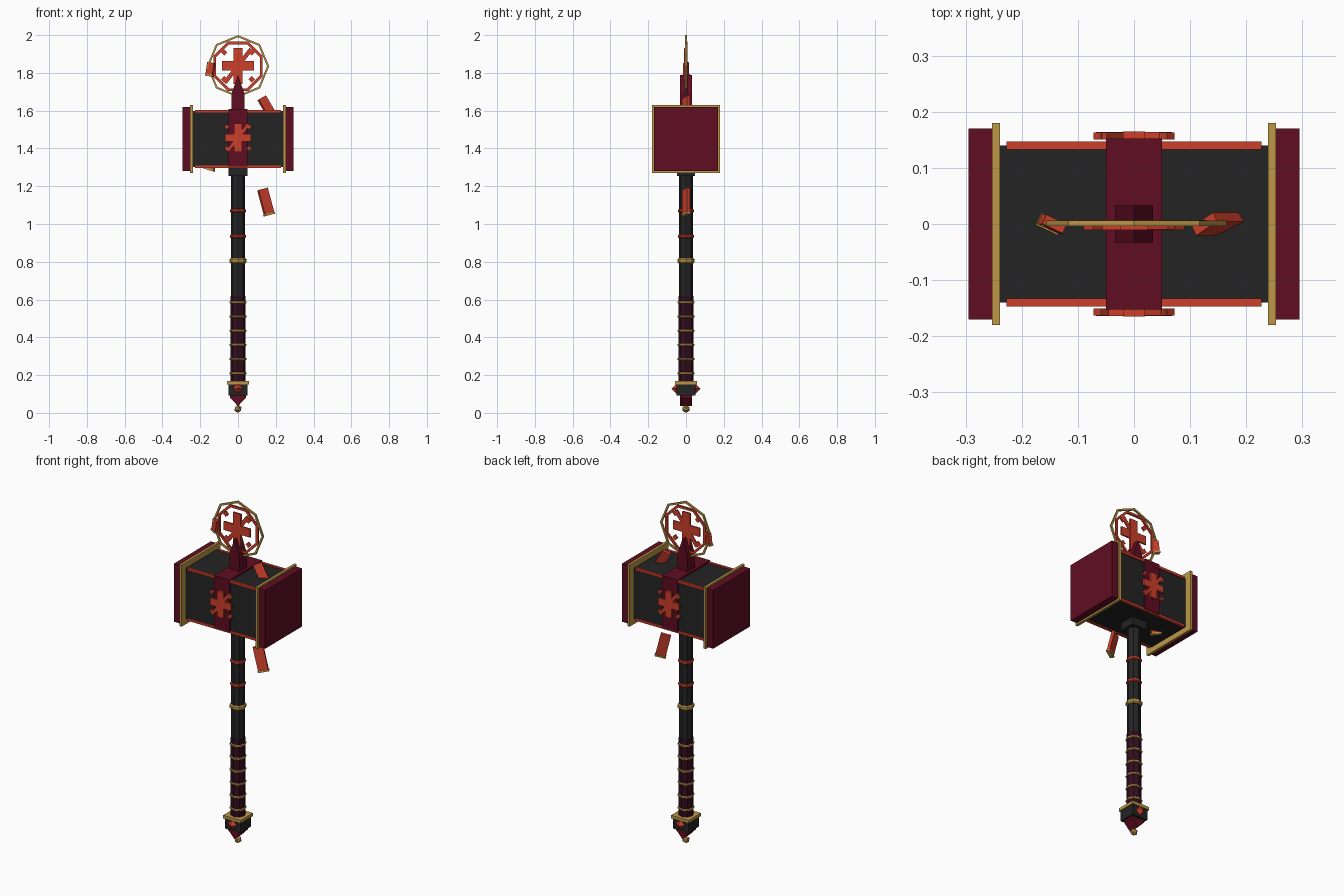
import bpy, bmesh, math
from mathutils import Matrix, Vector

if "Cube" in bpy.data.objects:
    bpy.data.objects.remove(bpy.data.objects["Cube"])

def mat(name, r, g, b):
    m = bpy.data.materials.new(name)
    m.diffuse_color = (r, g, b, 1)
    m.use_nodes = True
    m.node_tree.nodes["Principled BSDF"].inputs["Base Color"].default_value = m.diffuse_color
    return m

BLACK = mat("black_iron", .017, .017, .017)
MAROON = mat("maroon", .115, .004, .016)
GRIP = mat("dark_plum", .032, .004, .013)
RED = mat("bright_red", .61, .050, .024)
GOLD = mat("gold", .51, .31, .065)

def finish(name, bm, m, mtx=None):
    bmesh.ops.recalc_face_normals(bm, faces=bm.faces)
    if mtx is not None:
        bm.transform(mtx)
    me = bpy.data.meshes.new(name)
    bm.to_mesh(me)
    bm.free()
    me.materials.append(m)
    ob = bpy.data.objects.new(name, me)
    bpy.context.collection.objects.link(ob)
    return ob

def box(name, c, s, m, mtx=None):
    bm = bmesh.new()
    bmesh.ops.create_cube(bm, size=1)
    bm.transform(Matrix.Translation(c) @ Matrix.Diagonal((*s, 1)))
    return finish(name, bm, m, mtx)

def lathe(name, prof, m, n=8, closed=False):
    # revolve (radius, z) points around z; flat faces
    bm = bmesh.new()
    rows = [[bm.verts.new((r * math.cos(2 * math.pi * i / n), r * math.sin(2 * math.pi * i / n), z))
             for i in range(n)] for r, z in prof]
    for k in range(len(rows) if closed else len(rows) - 1):
        a, b = rows[k], rows[(k + 1) % len(rows)]
        for i in range(n):
            j = (i + 1) % n
            bm.faces.new((a[i], a[j], b[j], b[i]))
    if not closed:
        bm.faces.new(rows[0])
        bm.faces.new(rows[-1])
    return finish(name, bm, m)

def band(name, z, r, h, m, n=8):
    lathe(name, [(r - .006, z - h / 2), (r, z - h / 4), (r, z + h / 4), (r - .006, z + h / 2)], m, n)

def prism(name, pts, y, m):
    # extrude an (x, z) outline from -y to +y
    bm = bmesh.new()
    f = bm.faces.new([bm.verts.new((x, -y, z)) for x, z in pts])
    r = bmesh.ops.extrude_face_region(bm, geom=[f])
    bmesh.ops.translate(bm, vec=(0, 2 * y, 0), verts=[v for v in r["geom"] if isinstance(v, bmesh.types.BMVert)])
    return finish(name, bm, m)

def halo(name, ro, ri, y0, y1, rot, m):
    # flat octagonal frame standing in the xz plane
    ob = lathe(name, [(ro, y0), (ro, y1), (ri, y1), (ri, y0)], m, 8, True)
    ob.data.transform(Matrix.Translation((0, 0, ZC)) @ Matrix.Rotation(math.pi / 2, 4, 'X') @ Matrix.Rotation(rot, 4, 'Z'))

def emblem(name, mtx, s, t):
    # crossed bars, one diagonal bar and four corner diamonds
    box(name + "_upright", (0, 0, 0), (.05 * s, t, .19 * s), RED, mtx)
    box(name + "_crossbar", (0, 0, 0), (.17 * s, t * .9, .05 * s), RED, mtx)
    box(name + "_diagonal", (0, 0, 0), (.022 * s, t * .8, .225 * s), RED,
        mtx @ Matrix.Rotation(math.radians(38), 4, 'Y'))
    for sx in (-1, 1):
        for sz in (-1, 1):
            box(name + "_diamond", (0, 0, 0), (.024 * s, t * .85, .024 * s), RED,
                mtx @ Matrix.Translation((.073 * s * sx, 0, .071 * s * sz)) @ Matrix.Rotation(math.pi / 4, 4, 'Y'))

def strip(c, lean, turn, w, l):
    # floating red tag with a gold foot
    m = (Matrix.Translation(c) @ Matrix.Rotation(math.radians(lean), 4, 'Y')
         @ Matrix.Rotation(math.radians(turn), 4, 'Z'))
    box("floating_tag", (0, 0, 0), (w, .018, l), RED, m)
    box("floating_tag_foot", (0, 0, -l / 2 - .003), (w * 1.08, .024, .01), GOLD, m)

# hammer head
box("head_block", (0, 0, 1.45), (.484, .28, .296), BLACK)
for s in (-1, 1):
    box("head_gold_plate", (.246 * s, 0, 1.45), (.015, .36, .36), GOLD)
    box("head_striking_face", (.274 * s, 0, 1.45), (.042, .34, .34), MAROON)
    for z in (1.303, 1.597):
        box("head_edge_trim", (0, .14 * s, z), (.454, .014, .014), RED)
box("head_center_band", (0, 0, 1.456), (.1, .304, .305), MAROON)
emblem("front_emblem", Matrix.Translation((0, -.157, 1.457)), .8, .015)
emblem("back_emblem", Matrix.Translation((0, .157, 1.457)) @ Matrix.Rotation(math.pi, 4, 'Z'), .8, .015)
box("head_collar", (0, 0, 1.28), (.1, .094, .05), BLACK)
prism("top_wedge", [(-.034, 1.6), (.034, 1.6), (.034, 1.69), (0, 1.79), (-.034, 1.69)], .033, MAROON)

# halo above the head
ZC = 1.835
halo("halo_outer_frame", .165, .154, -.006, .004, 0, GOLD)
halo("halo_inner_frame", .141, .126, -.007, .003, math.pi / 8, RED)
emblem("halo_emblem", Matrix.Translation((0, -.006, 1.837)), 1, .01)

# floating tags
strip((.147, 0, 1.12), -15, 27, .056, .135)
strip((.158, 0, 1.612), -30, 30, .05, .13)
strip((-.146, 0, 1.822), 8, -25, .04, .065)
strip((-.133, 0, 1.355), 17, -20, .055, .13)

# shaft and grip
lathe("shaft", [(.037, .55), (.037, 1.27)], BLACK)
lathe("grip", [(.04, .14), (.04, .62)], GRIP)
for z in (.935, 1.07):
    band("shaft_red_ring", z, .042, .02, RED)
band("shaft_gold_ring", .805, .045, .028, GOLD)
for i in range(6):
    band("grip_gold_ring", .21 + .075 * i, .045, .014, GOLD)

# pommel
box("pommel_plate", (0, 0, .16), (.114, .114, .018), GOLD)
box("pommel_block", (0, 0, .122), (.1, .1, .062), BLACK)
prism("pommel_wedge", [(-.042, .092), (.042, .092), (.042, .08), (0, .036), (-.042, .08)], .033, MAROON)
for s in (-1, 1):
    bm = bmesh.new()
    bmesh.ops.create_cone(bm, cap_ends=True, segments=4, radius1=.03, radius2=0, depth=.028)
    finish("pommel_gem", bm, RED, Matrix.Translation((0, .062 * s, .128)) @ Matrix.Rotation(-s * math.pi / 2, 4, 'X'))
bm = bmesh.new()
bmesh.ops.create_icosphere(bm, subdivisions=1, radius=.021)
finish("pommel_tip", bm, GOLD, Matrix.Translation((0, 0, .021)))
